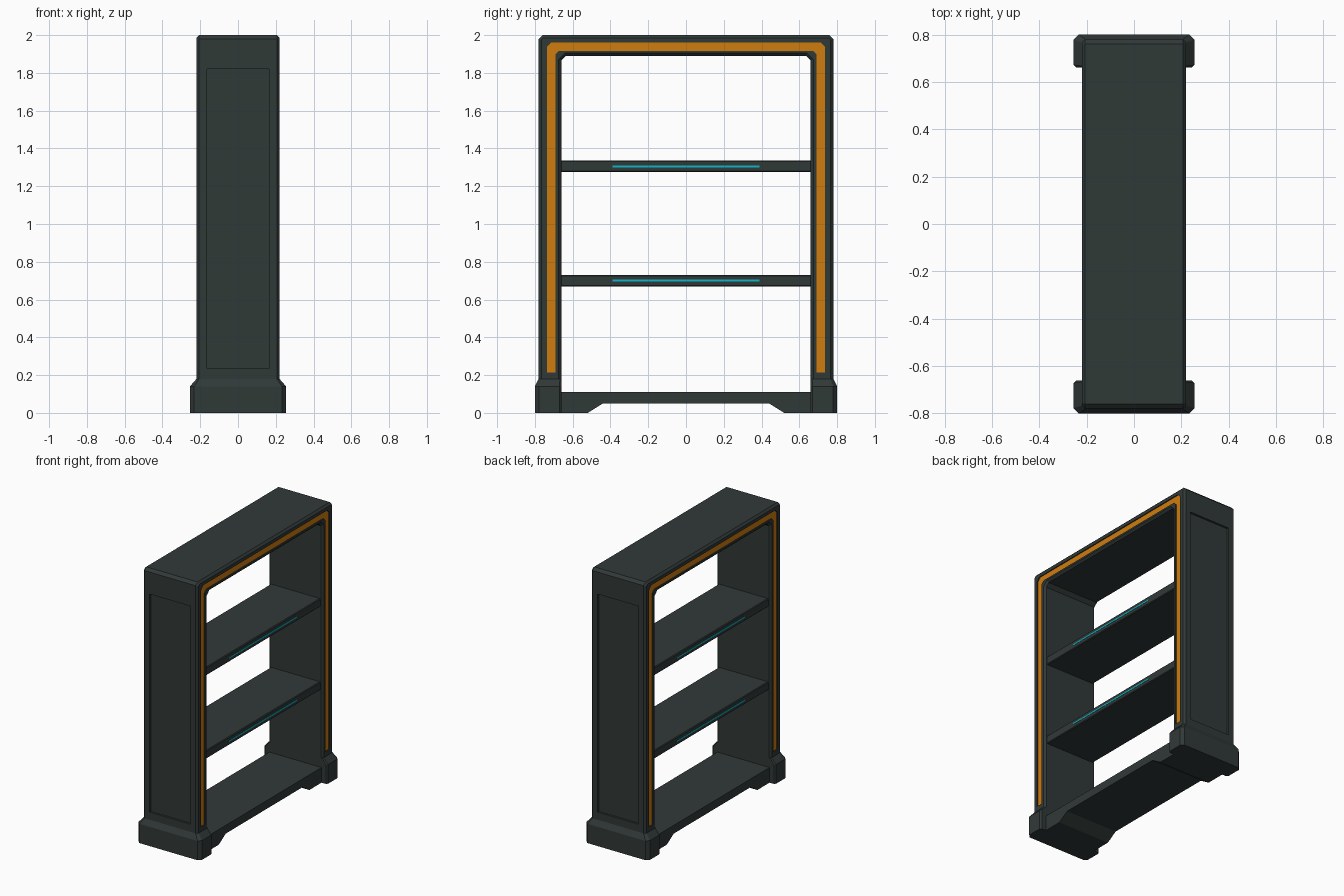
import bpy
import bmesh

cube = bpy.data.objects.get("Cube")
if cube:
    bpy.data.objects.remove(cube, do_unlink=True)


def material(name, rgb):
    mat = bpy.data.materials.new(name)
    mat.use_nodes = True
    mat.diffuse_color = (*rgb, 1)
    mat.node_tree.nodes["Principled BSDF"].inputs["Base Color"].default_value = (*rgb, 1)
    return mat


DARK = material("dark grey green", (0.03, 0.041, 0.039))
ORANGE = material("orange", (0.63, 0.2, 0.004))
CYAN = material("cyan", (0.004, 0.47, 0.58))


def loft(name, rings, mat):
    """Closed solid through matching rings of points."""
    bm = bmesh.new()
    loops = [[bm.verts.new(p) for p in ring] for ring in rings]
    for low, high in zip(loops, loops[1:]):
        for k in range(len(low)):
            bm.faces.new((low[k - 1], low[k], high[k], high[k - 1]))
    bm.faces.new(loops[0])
    bm.faces.new(loops[-1])
    bmesh.ops.recalc_face_normals(bm, faces=bm.faces)
    mesh = bpy.data.meshes.new(name)
    bm.to_mesh(mesh)
    bm.free()
    obj = bpy.data.objects.new(name, mesh)
    bpy.context.collection.objects.link(obj)
    mesh.materials.append(mat)
    return obj


def extrude_x(name, profile, x0, x1, mat):
    return loft(name, [[(x, y, z) for y, z in profile] for x in (x0, x1)], mat)


def box(name, lo, hi, mat):
    profile = [(lo[1], lo[2]), (hi[1], lo[2]), (hi[1], hi[2]), (lo[1], hi[2])]
    return extrude_x(name, profile, lo[0], hi[0], mat)


def arch(outer, inner, top, under, base, cut_out, cut_in):
    """Upside-down U with clipped corners, in y and z."""
    half = [(inner, base), (outer, base), (outer, top - cut_out), (outer - cut_out, top)]
    inside = [(inner - cut_in, under), (inner, under - cut_in)]
    mirror = lambda pts: [(-y, z) for y, z in reversed(pts)]
    return half + mirror(half) + mirror(inside) + inside


def apply(obj, kind, **settings):
    mod = obj.modifiers.new(kind.title(), kind)
    for key, value in settings.items():
        setattr(mod, key, value)
    bpy.context.view_layer.objects.active = obj
    bpy.ops.object.modifier_apply(modifier=mod.name)


def carve(obj, cutter):
    apply(obj, "BOOLEAN", operation="DIFFERENCE", solver="EXACT", object=cutter)
    bpy.data.objects.remove(cutter, do_unlink=True)


# Main frame with chamfered edges
frame = extrude_x("frame", arch(0.78, 0.66, 2, 1.89, 0.15, 0.02, 0.025), -0.22, 0.22, DARK)
apply(frame, "BEVEL", width=0.014, segments=1, limit_method="ANGLE", angle_limit=1.0)

# Grooves with inlaid orange trim on both open faces
trim = arch(0.737, 0.692, 1.962, 1.917, 0.215, 0.025, 0.02)
for s, side in ((1, "left"), (-1, "right")):
    carve(frame, extrude_x("groove_cutter", trim, s * 0.21, s * 0.3, DARK))
    extrude_x("trim_" + side, trim, s * 0.208, s * 0.213, ORANGE)

# Recessed panels and feet at both ends
for s, end in ((1, "back"), (-1, "front")):
    y0, y1 = sorted((s * 0.765, s * 0.9))
    carve(frame, box("panel_cutter", (-0.165, y0, 0.235), (0.165, y1, 1.82), DARK))

    def foot_ring(x, outer, z, c):
        half = [(x - c, outer), (x, outer - c), (x, 0.66 + c / 2), (x - c / 2, 0.66)]
        full = half + [(-px, py) for px, py in reversed(half)]
        return [(px, s * py, z) for px, py in full]

    loft("foot_" + end, [foot_ring(0.255, 0.8, 0, 0.022), foot_ring(0.255, 0.8, 0.14, 0.022),
                         foot_ring(0.22, 0.78, 0.18, 0.014)], DARK)

# Base shelf with a raised underside
base = [(0.67, 0.11), (0.67, 0), (0.52, 0), (0.44, 0.05)]
base += [(-y, z) for y, z in reversed(base)]
extrude_x("base_shelf", base, -0.21, 0.21, DARK)

# Shelves with thin light strips on both edges
for z, level in ((0.7, "lower"), (1.305, "upper")):
    shelf = box(level + "_shelf", (-0.2, -0.67, z - 0.03), (0.2, 0.67, z + 0.03), DARK)
    apply(shelf, "BEVEL", width=0.005, segments=1)
    for s, side in ((1, "left"), (-1, "right")):
        box(f"{level}_light_{side}", (s * 0.198, -0.39, z - 0.005),
            (s * 0.202, 0.39, z + 0.005), CYAN)
